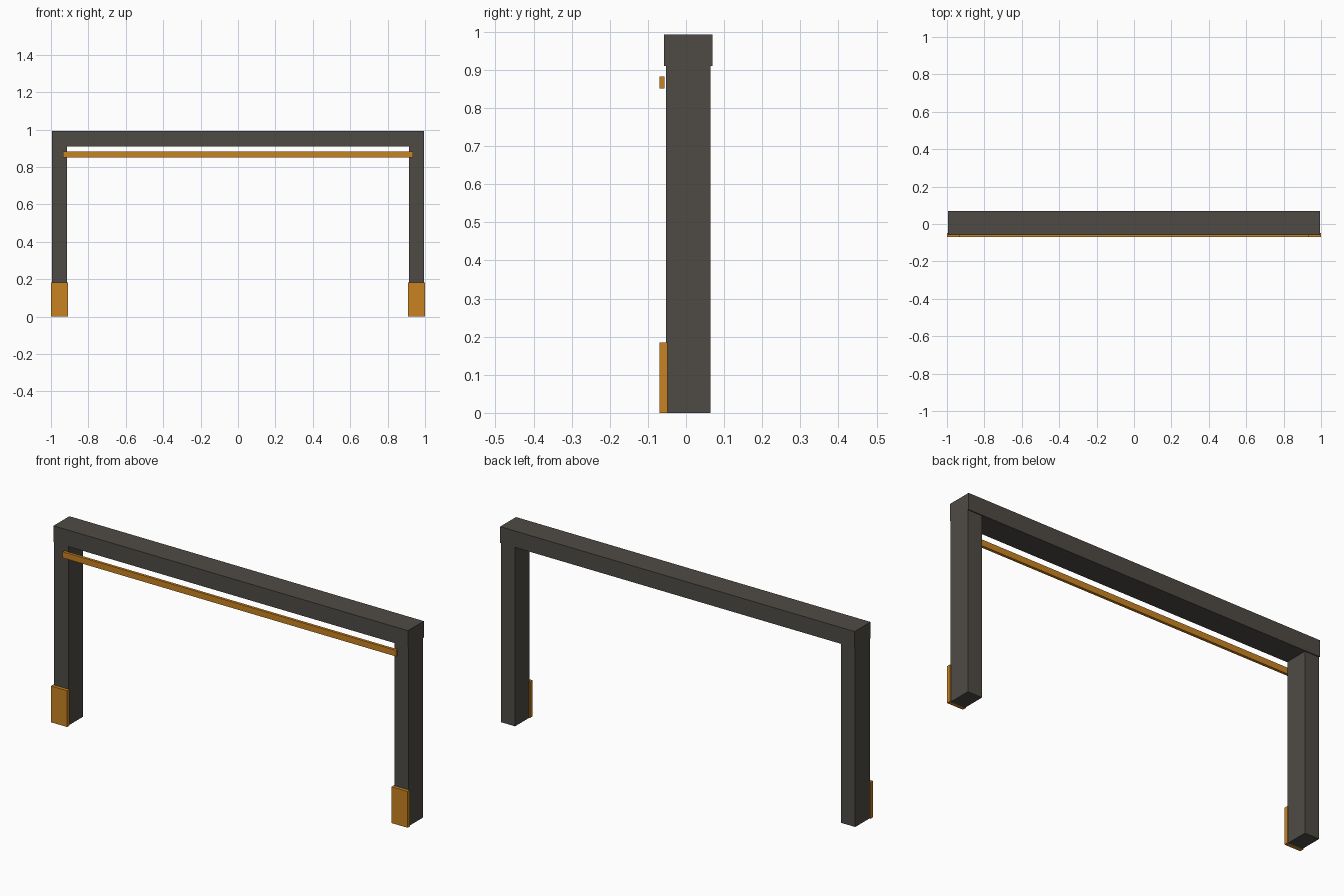
import bpy
import bmesh
from mathutils import Vector

if "Cube" in bpy.data.objects:
    bpy.data.objects.remove(bpy.data.objects["Cube"])


def material(name, color):
    m = bpy.data.materials.new(name)
    m.diffuse_color = (*color, 1.0)
    m.use_nodes = True
    m.node_tree.nodes["Principled BSDF"].inputs["Base Color"].default_value = m.diffuse_color
    return m


DARK = material("dark grey", (0.078, 0.070, 0.060))
ORANGE = material("orange", (0.58, 0.225, 0.016))


def box(name, x, y, z, mat):
    """Box spanning the given (min, max) ranges."""
    lo, hi = Vector((x[0], y[0], z[0])), Vector((x[1], y[1], z[1]))
    bm = bmesh.new()
    bmesh.ops.create_cube(bm, size=1.0)
    for v in bm.verts:
        v.co = Vector([c * s for c, s in zip(v.co, hi - lo)])
    mesh = bpy.data.meshes.new(name)
    bm.to_mesh(mesh)
    bm.free()
    mesh.materials.append(mat)
    ob = bpy.data.objects.new(name, mesh)
    ob.location = (lo + hi) / 2
    bpy.context.collection.objects.link(ob)
    return ob


# Legs with a kick plate on the front of each foot
for side, s in (("left", -1), ("right", 1)):
    box(side + "_leg", sorted((s * 0.914, s * 0.994)), (-0.053, 0.064), (0, 0.91), DARK)
    box(side + "_foot_plate", sorted((s * 0.91, s * 1.0)), (-0.07, -0.049), (0, 0.184), ORANGE)

# Top beam, slightly deeper than the legs
box("top_beam", (-0.994, 0.994), (-0.058, 0.069), (0.91, 0.993), DARK)

# Thin bar in front, under the beam
box("front_bar", (-0.935, 0.935), (-0.07, -0.056), (0.851, 0.882), ORANGE)
